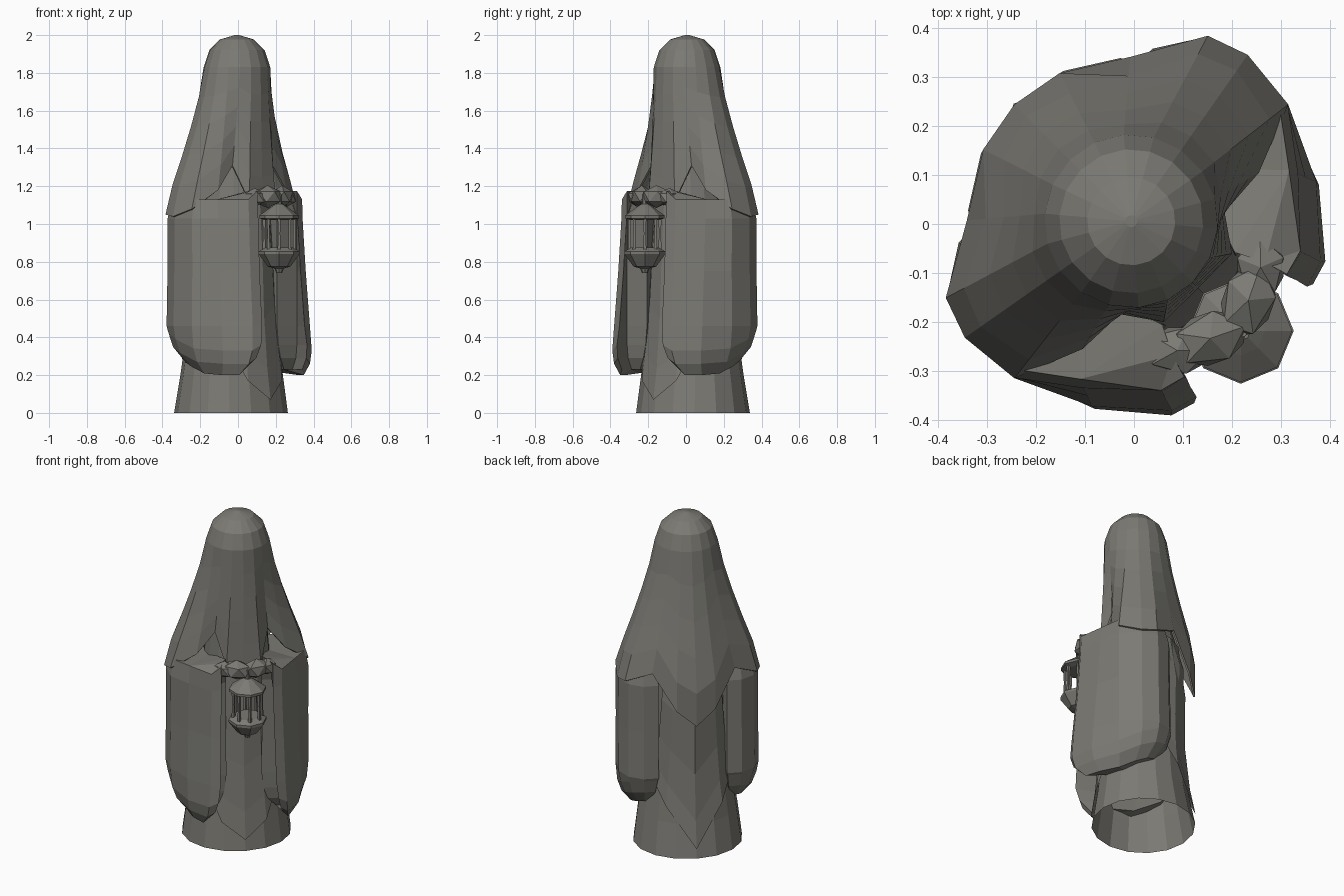
import bpy, bmesh, math
from mathutils import Matrix

if "Cube" in bpy.data.objects:
    bpy.data.objects.remove(bpy.data.objects["Cube"])

TURN = Matrix.Rotation(math.radians(45), 4, 'Z')  # figure faces the front-right diagonal
STONE = bpy.data.materials.new("dark_stone")
STONE.diffuse_color = (.20, .195, .175, 1)
STONE.use_nodes = True
STONE.node_tree.nodes["Principled BSDF"].inputs["Base Color"].default_value = STONE.diffuse_color


def make(name, bm):
    """Turn a bmesh built facing -y into a flat shaded object."""
    bmesh.ops.remove_doubles(bm, verts=bm.verts, dist=0.0005)
    bmesh.ops.recalc_face_normals(bm, faces=bm.faces)
    bm.transform(TURN)
    me = bpy.data.meshes.new(name)
    bm.to_mesh(me)
    bm.free()
    me.materials.append(STONE)
    ob = bpy.data.objects.new(name, me)
    bpy.context.collection.objects.link(ob)
    return ob


def loft(name, rings, closed=True, caps=(False, False)):
    bm = bmesh.new()
    rows = [[bm.verts.new(p) for p in r] for r in rings]
    n = len(rows[0])
    for a, b in zip(rows, rows[1:]):
        for i in range(n if closed else n - 1):
            j = (i + 1) % n
            bm.faces.new((a[i], a[j], b[j], b[i]))
    for flag, row in zip(caps, (rows[0], rows[-1])):
        if flag:
            f = bm.faces.new(row)
            bmesh.ops.triangulate(bm, faces=[f])
    return make(name, bm)


def lathe(name, profile, centre, n=8):
    rings = [[(centre[0] + r * math.sin(2 * math.pi * i / n),
               centre[1] + r * math.cos(2 * math.pi * i / n), z)
              for i in range(n)] for r, z in profile]
    return loft(name, rings, caps=(True, True))


def blob(name, centre, size, tilt=0):
    bm = bmesh.new()
    m = (Matrix.Translation(centre) @ Matrix.Rotation(tilt, 4, 'Z')
         @ Matrix.Diagonal((*size, 1)))
    bmesh.ops.create_icosphere(bm, subdivisions=1, radius=1, matrix=m)
    return make(name, bm)


# Robe body: z, half width, front y, back y
BODY = [(0, .31, -.24, .345), (.2, .285, -.21, .305), (.5, .235, -.185, .275),
        (1.0, .195, -.165, .28), (1.3, .17, -.14, .2)]


def body_point(a, z, grow=1.0):
    """Point on the robe; angle 0 is the front."""
    for p, q in zip(BODY, BODY[1:]):
        if z <= q[0]:
            break
    t = (z - p[0]) / (q[0] - p[0])
    w, f, b = (p[k] + (q[k] - p[k]) * t for k in (1, 2, 3))
    return (grow * w * math.sin(a), (f + b) / 2 - grow * (b - f) / 2 * math.cos(a), z)


loft("robe", [[body_point(2 * math.pi * i / 16, z[0]) for i in range(16)] for z in BODY])


# Pointed front and back panels over the robe
def panel(name, base, hems):
    angs = [math.radians(base + d) for d, _ in hems]
    rings = [[body_point(a, 1.15 + (h - 1.15) * t, 1.05)
              for a, (_, h) in zip(angs, hems)] for t in (0, .3, .6, .85, 1)]
    loft(name, rings, closed=False)


panel("front_panel", 0, [(-48, .36), (-25, .17), (0, .07), (25, .17), (48, .36)])
panel("back_panel", 180, [(-55, .42), (-35, .3), (0, .06), (35, .3), (55, .42)])

# Hooded mantle: half outline at the shoulders with the hem height, front to back
HEM = [(0, -.185, 1.1), (.1, -.185, 1.12), (.17, -.1, 1.31), (.27, -.11, 1.18),
       (.395, -.05, 1.08), (.408, .08, 1.04), (.378, .165, 1.05), (.24, .25, 1.12),
       (.11, .325, .91), (0, .345, .82)]


def mirror_ring(half):
    return half + [(-x, y, z) for x, y, z in half[-2:0:-1]]


def head(r, z):
    return mirror_ring([(r * math.sin(math.pi * i / 9), .008 - r * math.cos(math.pi * i / 9), z)
                        for i in range(10)])


rings = [head(.012, 2.0), head(.09, 1.977), head(.147, 1.92)]
for k in range(6):
    half = []
    for top, (x, y, h) in zip(head(.177, 1.83), HEM):
        z = 1.83 + (h - 1.83) * k / 5
        t = max(0, min(1, (1.83 - z) / .73)) ** 1.25
        half.append((top[0] + (x - top[0]) * t, top[1] + (y - top[1]) * t, z))
    rings.append(mirror_ring(half))
mantle = loft("hooded_mantle", rings, caps=(True, False))
s = mantle.modifiers.new("thickness", 'SOLIDIFY')
s.thickness = .01

# Hanging sleeves: outline from inner front edge, round the outside, to the back
SLEEVE = [(.10, -.19), (.24, -.20), (.145, -.30), (.20, -.285), (.31, -.165),
          (.395, -.05), (.40, .08), (.36, .17), (.28, .22), (.195, .22), (.16, .0)]
# z, width scale, depth scale, forward swell
LEVELS = [(1.15, .97, .97, 0), (1.03, .99, .99, 0), (.75, .98, 1, .015), (.46, 1, 1.02, .035),
          (.33, .92, 1, .045), (.26, .75, .93, .04), (.20, .4, .7, .03)]
for side, label in ((1, "right"), (-1, "left")):
    rings = []
    for n, (z, sx, sy, swell) in enumerate(LEVELS):
        ring = []
        for i, (x, y) in enumerate(SLEEVE):
            if n == 0 and i == 1:
                x, y = .13, -.25          # opening closes around the wrist
            px = .25 + (x - .25) * sx
            py = -.07 + (y + .07) * sy
            if 2 <= i <= 4:
                py -= swell
                px += swell * .4
            lift = 0
            if n == 0:
                lift = .025 if i < 3 else -.02
                if 4 <= i <= 9:           # shoulder tucks under the mantle
                    px, py = .24 + (px - .24) * .9, py * .9
            elif n >= 4:
                lift = max(0, py + .08) * .38 + (.03 if i < 3 else 0)
            ring.append((side * px, py, z + lift))
        rings.append(ring)
    loft(label + "_sleeve", rings, caps=(True, True))
    # Hands meeting in front of the chest
    blob(label + "_hand", (side * .055, -.275, 1.145), (.085, .06, .06), side * .45)
    blob(label + "_wrist", (side * .12, -.245, 1.14), (.07, .055, .05), side * .8)

# Lantern
C = (0, -.308)
lathe("lantern_cap", [(.02, 1.105), (.05, 1.085), (.105, 1.045), (.105, 1.03), (.07, 1.02)], C)
lathe("lantern_bowl", [(.075, .875), (.108, .855), (.108, .84), (.06, .775),
                       (.025, .765), (.015, .74)], C)
lathe("lantern_hanger", [(.015, 1.16), (.015, 1.1)], C, 6)
for i in range(8):
    a = 2 * math.pi * i / 8
    lathe("lantern_bar", [(.011, 1.03), (.008, .95), (.011, .865)],
          (C[0] + .08 * math.sin(a), C[1] + .08 * math.cos(a)), 4)
